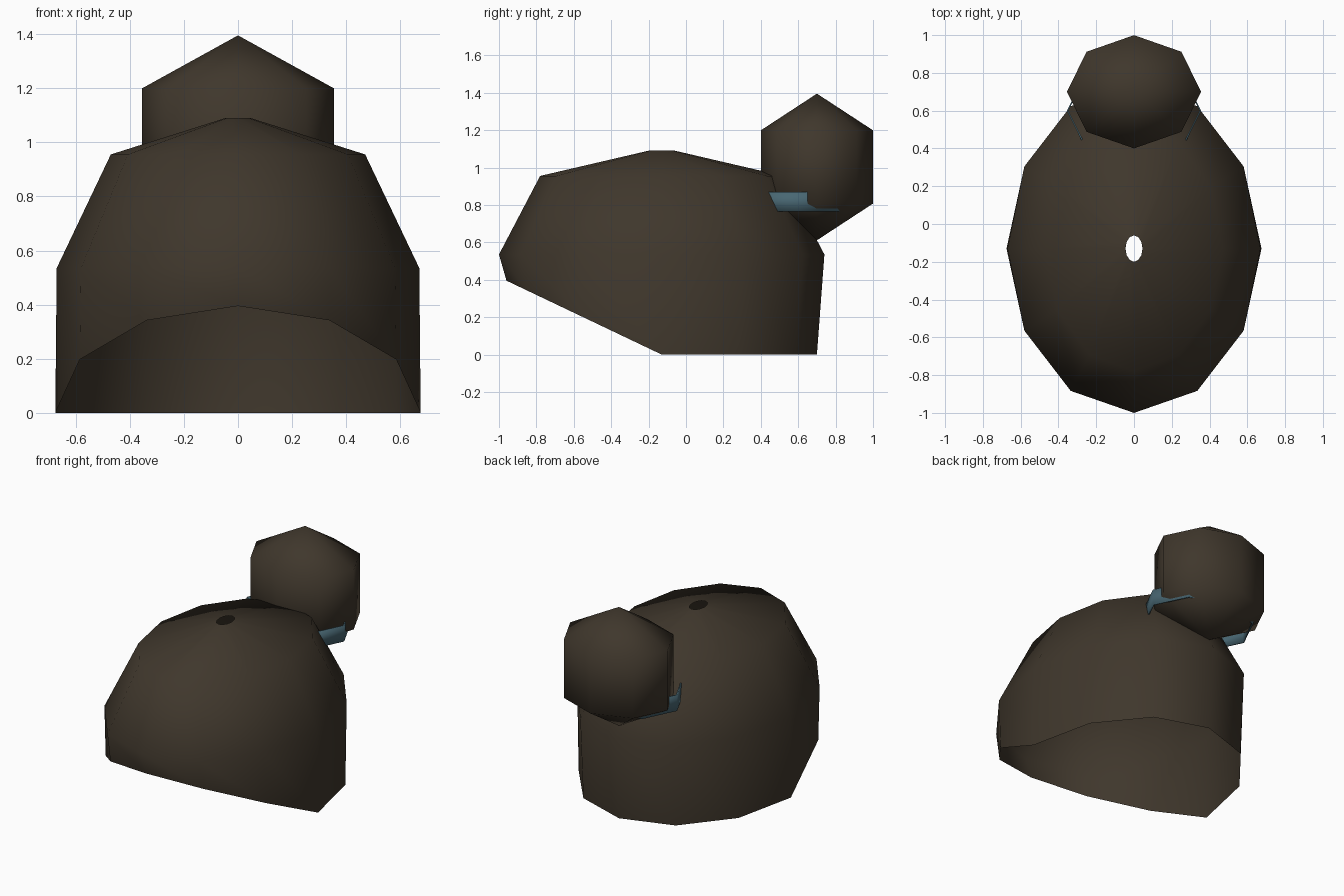
import bpy
import bmesh
from math import sin, cos, tau

default = bpy.data.objects.get("Cube")
if default:
    bpy.data.objects.remove(default, do_unlink=True)


def make_material(name, rgb):
    mat = bpy.data.materials.new(name)
    mat.use_nodes = True
    mat.diffuse_color = (*rgb, 1)
    bsdf = mat.node_tree.nodes["Principled BSDF"]
    bsdf.inputs["Base Color"].default_value = (*rgb, 1)
    bsdf.inputs["Roughness"].default_value = 0.8
    return mat


def make_shell(name, rings, sides, centre_y, mat):
    """Open surface through rings of (x radius, y radius, z, front lift), top to bottom."""
    bm = bmesh.new()
    loops = []
    for rx, ry, z, lift in rings:
        loop = []
        for i in range(sides):
            a = tau * i / sides
            loop.append(bm.verts.new((rx * cos(a), centre_y + ry * sin(a),
                                      z + lift * max(0, -sin(a)))))
        loops.append(loop)
    for upper, lower in zip(loops, loops[1:]):
        for i in range(sides):
            j = (i + 1) % sides
            bm.faces.new((upper[i], lower[i], lower[j], upper[j]))
    mesh = bpy.data.meshes.new(name)
    bm.to_mesh(mesh)
    bm.free()
    mesh.shade_smooth()
    mesh.materials.append(mat)
    obj = bpy.data.objects.new(name, mesh)
    bpy.context.collection.objects.link(obj)
    return obj


brown = make_material("dark brown", (0.050, 0.038, 0.025))
teal = make_material("muted teal", (0.065, 0.135, 0.170))

# Hair cap: open below, small hole at the crown, hem raised towards the front
make_shell("hair_cap", [
    (0.045, 0.07, 1.09, 0),
    (0.47, 0.65, 0.955, 0),
    (0.67, 0.87, 0.535, 0),
    (0.675, 0.83, 0, 0.395),
], 12, -0.13, brown)

# Hair bun: low-poly ball at the upper back
bpy.ops.mesh.primitive_uv_sphere_add(segments=8, ring_count=3, radius=1,
                                     location=(0, 0.7, 1.003))
bun = bpy.context.object
bun.name = "hair_bun"
bun.scale = (0.41, 0.346, 0.392)
bun.data.shade_smooth()
bun.data.materials.append(brown)

# Hair tie: thin open band between cap and bun
tie = make_shell("hair_tie", [
    (0.355, 0.30, 0.87, 0),
    (0.355, 0.30, 0.765, 0),
], 8, 0.6, teal)
thickness = tie.modifiers.new("thickness", "SOLIDIFY")
thickness.thickness = 0.008
thickness.offset = -1
